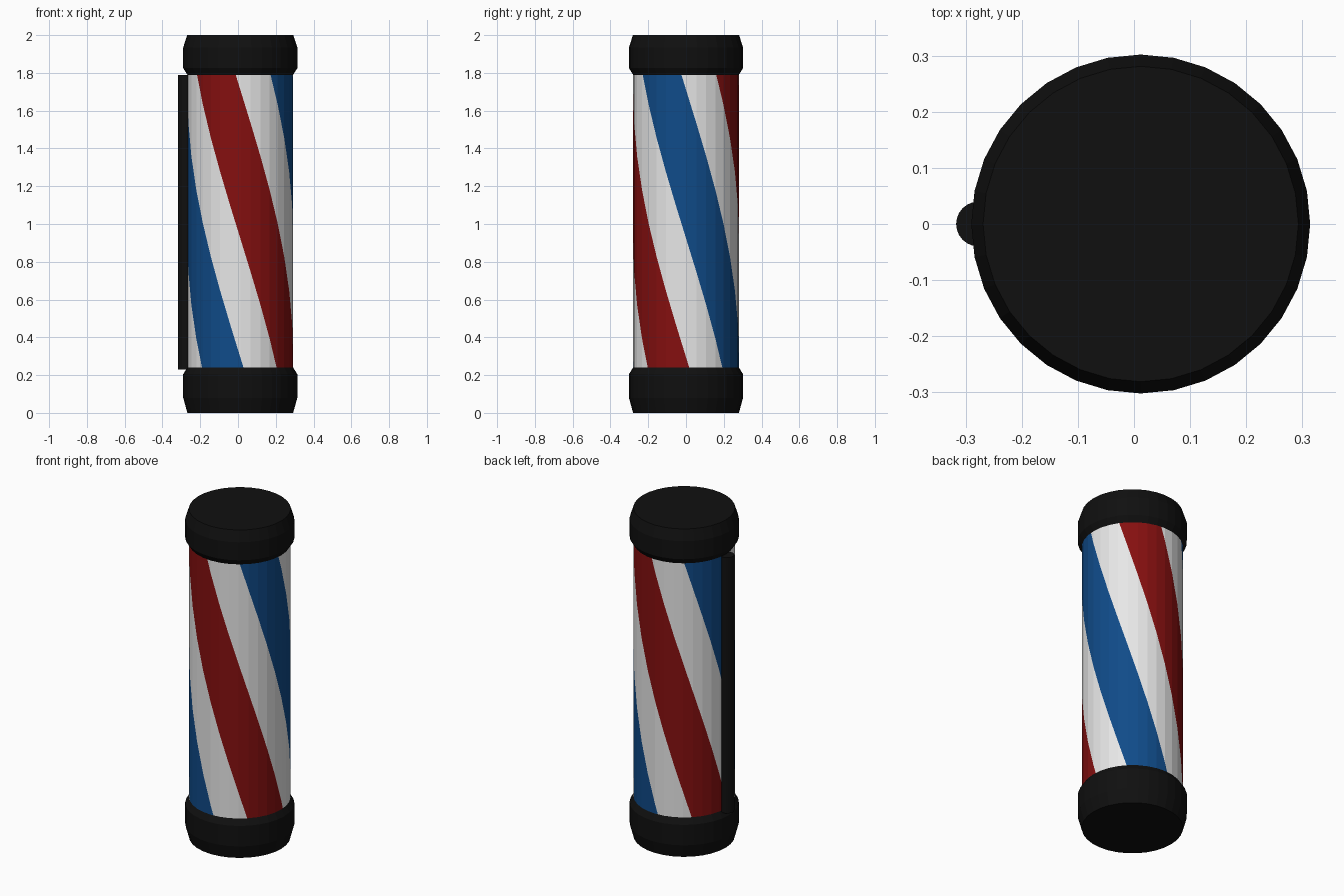
import bpy, bmesh, math
from mathutils import Vector

if "Cube" in bpy.data.objects:
    bpy.data.objects.remove(bpy.data.objects["Cube"])

CX, SIDES = 0.012, 32
R, Z0, Z1 = 0.28, 0.24, 1.79
TWIST = math.radians(98.5)
TAU = 2 * math.pi


def material(name, rgb):
    m = bpy.data.materials.new(name)
    m.diffuse_color = (*rgb, 1)
    m.use_nodes = True
    m.node_tree.nodes["Principled BSDF"].inputs["Base Color"].default_value = m.diffuse_color
    return m


white = material("white", (0.8, 0.8, 0.8))
red = material("red", (0.235, 0.005, 0.005))
blue = material("blue", (0.005, 0.07, 0.25))
black = material("black", (0.005, 0.005, 0.005))


def finish(bm, name, mats):
    bmesh.ops.recalc_face_normals(bm, faces=bm.faces)
    mesh = bpy.data.meshes.new(name)
    bm.to_mesh(mesh)
    bm.free()
    for m in mats:
        mesh.materials.append(m)
    ob = bpy.data.objects.new(name, mesh)
    bpy.context.collection.objects.link(ob)
    return ob


def point(a, r, z, cx=CX):
    # angle 0 faces the front, growing toward the right side
    return Vector((cx + r * math.sin(a), -r * math.cos(a), z))


def lathe(profile, sides=SIDES, cx=CX, capped=True):
    bm = bmesh.new()
    rings = [[bm.verts.new(point(TAU * i / sides, r, z, cx)) for i in range(sides)]
             for r, z in profile]
    for lo, hi in zip(rings, rings[1:]):
        for i in range(sides):
            j = (i + 1) % sides
            bm.faces.new((lo[i], lo[j], hi[j], hi[i]))
    if capped:
        bm.faces.new(rings[0][::-1])
        bm.faces.new(rings[-1])
    return bm


# End caps
finish(lathe([(0.28, 0), (0.302, 0.08), (0.302, 0.205), (0.28, 0.24)]), "bottom_cap", [black])
finish(lathe([(0.28, 1.79), (0.302, 1.825), (0.302, 1.935), (0.281, 2.0)]), "top_cap", [black])

# Rear rod on the left side
finish(lathe([(0.04, 0.23), (0.04, 1.79)], 24, -0.277), "side_rod", [black])

# Striped barrel: each flat side is cut along the spiral stripe edges
bm = lathe([(R, Z0), (R, Z1)], capped=False)
STARTS = [math.radians(-55 + 90 * k) for k in range(4)]
WIDTH = math.radians(50)
step = TAU / SIDES


def centre_angle(f):
    c = f.calc_center_median()
    return math.atan2(c.x - CX, -c.y) % TAU


def spiral_z(d):
    return Z1 - d / TWIST * (Z1 - Z0)


for i in range(SIDES):
    a = i * step
    for s in STARTS:
        for edge in (s, s + WIDTH):
            d = (a - edge) % TAU
            for dd in (d, d - TAU):
                if dd > TWIST or dd + step < 0:
                    continue
                p = point(a, R, spiral_z(dd))
                q = point(a + step, R, spiral_z(dd + step))
                out = point(a + step / 2, 1, 0, 0)
                faces = [f for f in bm.faces if int(centre_angle(f) / step) == i]
                geom = set(faces)
                for f in faces:
                    geom.update(f.edges)
                    geom.update(f.verts)
                bmesh.ops.bisect_plane(bm, geom=list(geom), dist=1e-5, plane_co=p,
                                       plane_no=(q - p).cross(out).normalized())

# Stripe colours: red and blue alternate around the barrel
for f in bm.faces:
    z = f.calc_center_median().z
    base = centre_angle(f) - (Z1 - z) / (Z1 - Z0) * TWIST - STARTS[0]
    base %= TAU
    k, rest = divmod(base, math.pi / 2)
    f.material_index = (1 + int(k) % 2) if rest < WIDTH else 0
finish(bm, "striped_barrel", [white, red, blue])
